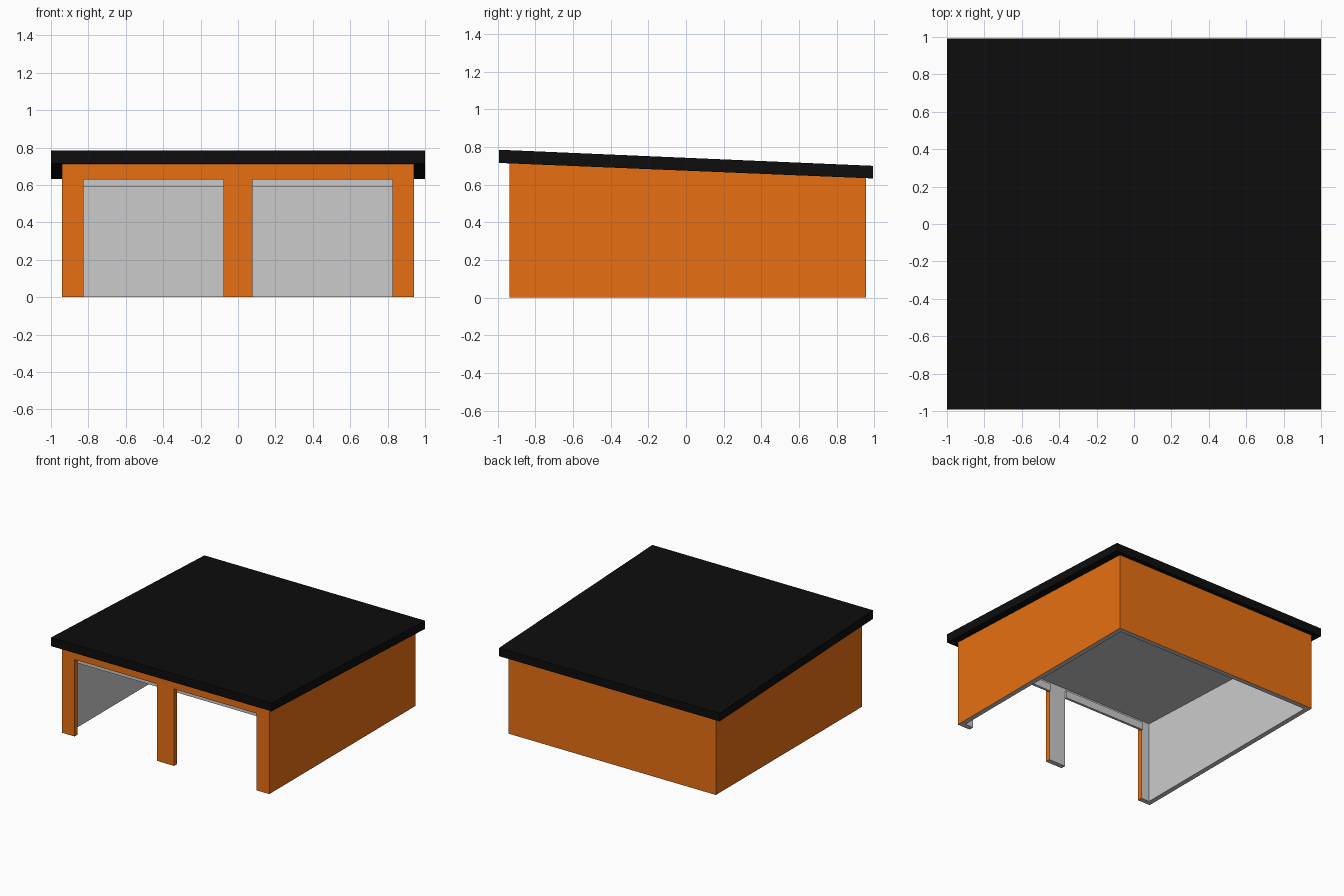
import bpy

if "Cube" in bpy.data.objects:
    bpy.data.objects.remove(bpy.data.objects["Cube"])


def material(name, rgb):
    m = bpy.data.materials.new(name)
    m.diffuse_color = (*rgb, 1)
    m.use_nodes = True
    m.node_tree.nodes["Principled BSDF"].inputs["Base Color"].default_value = m.diffuse_color
    return m


ORANGE = material("orange_wall", (0.8, 0.16, 0.006))
GREY = material("grey_inside", (0.6, 0.6, 0.6))
BLACK = material("black_roof", (0.004, 0.004, 0.004))


def prism(name, profile, x0, x1, mats, index=0):
    """Extrude a (y, z) profile, listed counter-clockwise, from x0 to x1."""
    n = len(profile)
    verts = [(x, y, z) for x in (x0, x1) for y, z in profile]
    faces = [tuple(reversed(range(n))), tuple(range(n, 2 * n))]
    faces += [(i, (i + 1) % n, n + (i + 1) % n, n + i) for i in range(n)]
    me = bpy.data.meshes.new(name)
    me.from_pydata(verts, [], faces)
    for m in mats:
        me.materials.append(m)
    for p in me.polygons:
        p.material_index = index
    ob = bpy.data.objects.new(name, me)
    bpy.context.collection.objects.link(ob)
    return ob


def rect(y0, y1, z0, z1):
    return [(y0, z0), (y1, z0), (y1, z1), (y0, z1)]


def cut(target, cutter):
    mod = target.modifiers.new(cutter.name, 'BOOLEAN')
    mod.operation, mod.solver, mod.object = 'DIFFERENCE', 'EXACT', cutter
    cutter.hide_render = True
    cutter.hide_set(True)


def eave(y):
    """Height of the roof underside at depth y."""
    return 0.674 - 0.0415 * y


W, YF, YB, T = 0.94, -0.937, 0.956, 0.04
walls = [ORANGE, GREY]
openings = [(-0.825, -0.077), (0.077, 0.825)]

# Wall shell with sloped top and grey bottom rim
body = prism("garage_walls", [(YF, 0), (YB, 0), (YB, eave(YB)), (YF, eave(YF))], -W, W, walls)
for p in body.data.polygons:
    if p.normal.z < -0.9:
        p.material_index = 1

# Hollow inside
yf, yb = YF + T, YB - T
cut(body, prism("inside_cutter", [(yf, -0.2), (yb, -0.2), (yb, eave(yb) - T), (yf, eave(yf) - T)],
                -W + T, W - T, walls, 1))

# Two door openings, each with a raised door edge behind the lintel
for side, (x0, x1) in zip(("left", "right"), openings):
    cut(body, prism(side + "_opening_cutter", rect(YF - 0.2, yf + 0.02, -0.1, 0.63), x0, x1, walls))
    prism(side + "_door_edge", rect(yf - 0.005, yf + 0.015, 0.588, 0.65), x0, x1, [GREY])

# Sloped overhanging roof slab
R = 0.993
prism("roof", [(-R, eave(-R)), (R, eave(R)), (R, eave(R) + 0.067), (-R, eave(-R) + 0.07)], -1, 1, [BLACK])
